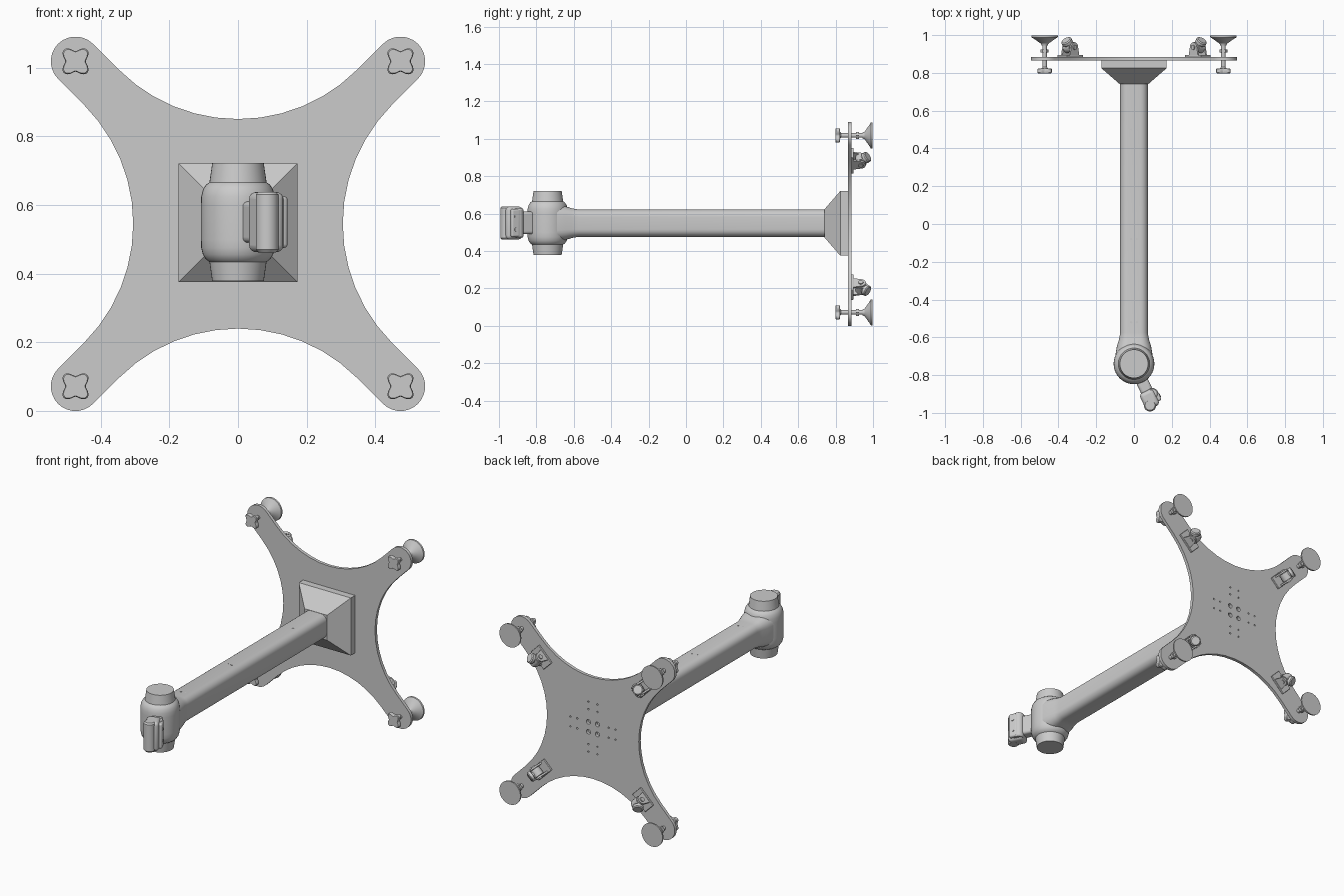
import bpy, bmesh
from math import sin, cos, pi, radians
from mathutils import Matrix, Vector

if "Cube" in bpy.data.objects:
    bpy.data.objects.remove(bpy.data.objects["Cube"])

CZ = 0.545
T = Matrix.Translation
ALONG_Y = Matrix.Rotation(-pi / 2, 4, 'X')   # local z -> world y


def finish(name, bm, M):
    bmesh.ops.recalc_face_normals(bm, faces=bm.faces[:])
    me = bpy.data.meshes.new(name)
    bm.to_mesh(me)
    bm.free()
    ob = bpy.data.objects.new(name, me)
    ob.matrix_world = M
    bpy.context.collection.objects.link(ob)
    return ob


def add_loft(bm, rings):
    vs = [[bm.verts.new(p) for p in r] for r in rings]
    n = len(vs[0])
    for a, b in zip(vs, vs[1:]):
        for i in range(n):
            j = (i + 1) % n
            bm.faces.new((a[i], a[j], b[j], b[i]))
    bm.faces.new(vs[0][::-1])
    bm.faces.new(vs[-1])


def loft(name, rings, M=Matrix()):
    bm = bmesh.new()
    add_loft(bm, rings)
    return finish(name, bm, M)


def circle(r, h, n=32, x=0, y=0):
    return [(x + r * cos(2 * pi * i / n), y + r * sin(2 * pi * i / n), h) for i in range(n)]


def lathe(name, profile, M=Matrix(), n=32):
    return loft(name, [circle(r, h, n) for r, h in profile], M)


def rounded_square(half, rad, h, seg=6):
    c = half - rad
    pts = []
    for k, (sx, sy) in enumerate(((1, 1), (-1, 1), (-1, -1), (1, -1))):
        for i in range(seg + 1):
            a = pi / 2 * (k + i / seg)
            pts.append((sx * c + rad * cos(a), sy * c + rad * sin(a), h))
    return pts


def box(name, size, M, bevel=0.0):
    bm = bmesh.new()
    bmesh.ops.create_cube(bm, size=1)
    bmesh.ops.scale(bm, vec=size, verts=bm.verts[:])
    ob = finish(name, bm, M)
    if bevel:
        m = ob.modifiers.new("bevel", 'BEVEL')
        m.width, m.segments = bevel, 4
    return ob


# Four-armed plate: concave arc, then a round arm tip, repeated four times
outline = []
R = 0.49
for k in range(4):
    side = [(R * sin(a), 0.305 + R - R * cos(a))
            for a in (radians(-45 + 90 * i / 12) for i in range(13))]
    side += [(0.473 + 0.072 * cos(a), 0.473 + 0.072 * sin(a))
             for a in (radians(135 - 180 * i / 14) for i in range(15))]
    c, s = cos(-pi / 2 * k), sin(-pi / 2 * k)
    outline += [(c * x - s * y, s * x + c * y) for x, y in side]
plate = loft("mounting_plate", [[(x, y, h) for x, y in outline] for h in (0.866, 0.885)],
             T((0, 0, CZ)) @ ALONG_Y)

# Bolt holes through the plate
bm = bmesh.new()
holes = [(x, y, 0.014) for x in (-0.03, 0.03) for y in (-0.03, 0.03)]
for d in (-0.15, -0.105, 0.105, 0.15):
    for w in (-0.03, 0.03):
        holes += [(d, w, 0.005), (w, d, 0.005)]
for x, y, r in holes:
    add_loft(bm, [circle(r, h, 12, x, y) for h in (0.85, 0.9)])
cutter = finish("hole_cutter", bm, T((0, 0, CZ)) @ ALONG_Y)
cutter.hide_render = True
cutter.hide_set(True)
m = plate.modifiers.new("holes", 'BOOLEAN')
m.operation, m.solver, m.object = 'DIFFERENCE', 'EXACT', cutter

# Pyramid flange and square base behind the arm
SQ = lambda a, h: [(a, a, h), (-a, a, h), (-a, -a, h), (a, -a, h)]
loft("arm_flange", [SQ(0.075, 0.74), SQ(0.173, 0.825), SQ(0.173, 0.867)],
     T((0, 0, 0.548)) @ ALONG_Y)

# Arm tube, flaring into the joint
loft("arm_tube", [rounded_square(0.098, 0.06, -0.69), rounded_square(0.09, 0.055, -0.645),
                  rounded_square(0.079, 0.045, -0.61), rounded_square(0.073, 0.04, -0.575),
                  rounded_square(0.073, 0.04, 0.745)], T((0, 0, 0.549)) @ ALONG_Y)
for i, y in enumerate((-0.52, -0.08, 0.5)):
    for x in (-0.015, 0.015):
        lathe("arm_screw", [(0.006, 0), (0.006, 0.002)], T((x, y, 0.621)), 12)

# Pivot joint barrel with tapered end caps
JOINT = T((0, -0.74, 0.55))
half = [(0.108, 0.05), (0.107, 0.075), (0.102, 0.095), (0.093, 0.109), (0.083, 0.116)]
lathe("joint_barrel", [(r, -h) for r, h in reversed(half)] + half, JOINT, 40)
for s, nm in ((1, "joint_cap_upper"), (-1, "joint_cap_lower")):
    lathe(nm, [(0.084, s * 0.11), (0.075, s * 0.172)], JOINT, 40)

# Swivel head: neck, body, clamp shells and side lug
HEAD = T((0, -0.74, 0.55)) @ Matrix.Rotation(radians(-65), 4, 'Z')   # local x points outward
box("head_neck", (0.09, 0.065, 0.12), HEAD @ T((0.125, 0, 0)), 0.015)
box("head_body", (0.095, 0.08, 0.175), HEAD @ T((0.205, -0.005, 0)), 0.02)
lathe("head_outer_knuckle", [(0.026, -0.088), (0.033, -0.08), (0.033, 0.08), (0.026, 0.088)],
      HEAD @ T((0.235, -0.016, 0)), 24)
lathe("head_inner_knuckle", [(0.025, -0.078), (0.03, -0.07), (0.03, 0.07), (0.025, 0.078)],
      HEAD @ T((0.185, 0.022, 0)), 24)
box("head_side_lug", (0.05, 0.03, 0.15), HEAD @ T((0.21, 0.038, 0)), 0.01)
for z in (-0.035, 0.035):
    lathe("head_screw", [(0.01, 0.05), (0.01, 0.056)],
          HEAD @ T((0.21, 0, z)) @ ALONG_Y, 16)


def knob_ring(h, k=1.0):
    pts = []
    for i in range(48):
        a = 2 * pi * i / 48
        r = k * (0.039 - 0.009 * cos(4 * a))
        pts.append((r * cos(a), r * sin(a), h))
    return pts


for sx in (-1, 1):
    for sz in (-1, 1):
        # Clamp screw with four-lobed knob and disc foot
        F = T((sx * 0.473, 0, CZ + sz * 0.473)) @ ALONG_Y
        loft("knob", [knob_ring(0.798, 0.92), knob_ring(0.802), knob_ring(0.82),
                      knob_ring(0.824, 0.92)], F)
        lathe("clamp_screw", [(0.02, 0.822), (0.012, 0.83), (0.012, 0.97)], F, 16)
        lathe("clamp_nut", [(0.021, 0.908), (0.021, 0.925)], F, 6)
        lathe("disc_foot", [(0.016, 0.945), (0.02, 0.955), (0.036, 0.966), (0.054, 0.979),
                            (0.069, 0.988), (0.07, 0.998)], F, 36)

        # Hinged hook bracket, local x along the arm and local z away from the plate
        X = Vector((sx, 0, sz)).normalized()
        Z = Vector((0, 1, 0))
        Y = Z.cross(X)
        H = Matrix((X, Y, Z)).transposed().to_4x4()
        H = T((sx * 0.338, 0.885, CZ + sz * 0.338)) @ H
        box("bracket_base", (0.12, 0.075, 0.012), H @ T((0, 0, 0.005)), 0.003)
        for s in (-1, 1):
            ear = [(-0.034, 0.008), (0.034, 0.008)]
            ear += [(0.026 * cos(a), 0.05 + 0.026 * sin(a))
                    for a in (pi * i / 10 for i in range(11))]
            loft("bracket_ear", [[(x, s * y, z) for x, z in ear] for y in (0.024, 0.034)], H)
        lathe("hinge_pin", [(0.013, -0.04), (0.013, 0.04)], H @ T((0, 0, 0.05)) @ ALONG_Y, 16)
        lathe("hinge_knuckle", [(0.03, -0.022), (0.03, 0.022)],
              H @ T((0, 0, 0.05)) @ ALONG_Y, 24)
        tilt = H @ T((0, 0, 0.05)) @ Matrix.Rotation(radians(40), 4, 'Y')
        lathe("hinge_plug", [(0.022, 0.0), (0.022, 0.028), (0.03, 0.03), (0.03, 0.045),
                             (0.024, 0.05)], tilt, 24)

# Smooth shading with sharp edges kept
for ob in bpy.context.collection.objects:
    ob.select_set(ob.type == 'MESH' and ob is not cutter)
bpy.context.view_layer.objects.active = plate
bpy.ops.object.shade_smooth_by_angle(angle=radians(30))
